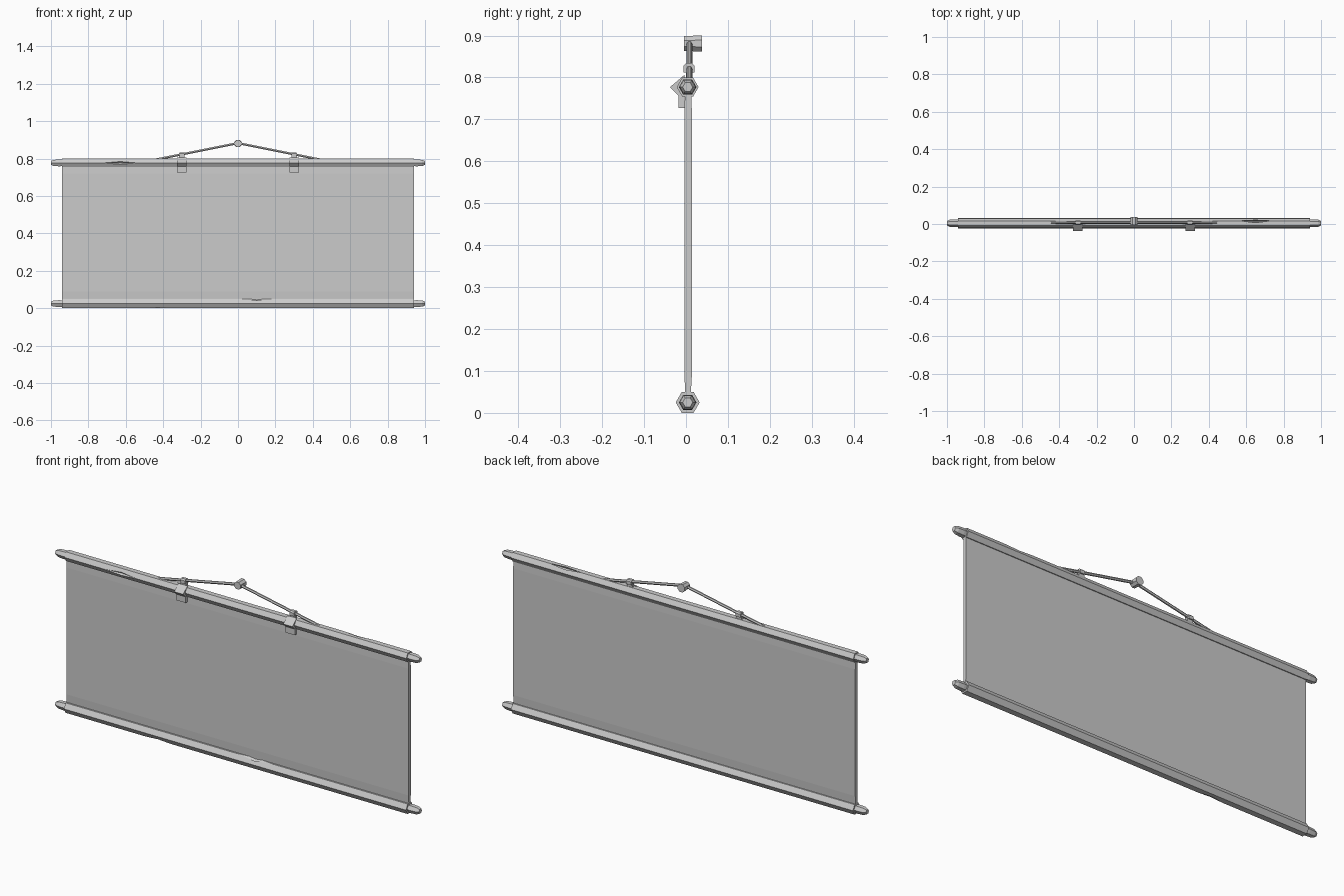
import bpy, bmesh, math
from mathutils import Vector

if "Cube" in bpy.data.objects:
    bpy.data.objects.remove(bpy.data.objects["Cube"])

grey = bpy.data.materials.new("plain grey")
grey.use_nodes = True
colour = (0.6, 0.6, 0.6, 1)
grey.diffuse_color = colour
grey.node_tree.nodes["Principled BSDF"].inputs["Base Color"].default_value = colour

MID_Y = 0.004


def finish(name, bm):
    bmesh.ops.recalc_face_normals(bm, faces=bm.faces)
    mesh = bpy.data.meshes.new(name)
    bm.to_mesh(mesh)
    bm.free()
    mesh.materials.append(grey)
    obj = bpy.data.objects.new(name, mesh)
    bpy.context.collection.objects.link(obj)
    return obj


def loft(name, rings):
    """Skin a list of equal-sized point rings and cap both ends."""
    bm = bmesh.new()
    rows = [[bm.verts.new(p) for p in ring] for ring in rings]
    n = len(rows[0])
    for a, b in zip(rows, rows[1:]):
        for i in range(n):
            j = (i + 1) % n
            bm.faces.new((a[i], a[j], b[j], b[i]))
    bm.faces.new(rows[0])
    bm.faces.new(rows[-1])
    return finish(name, bm)


def hex_ring(x, z, r):
    angles = [math.radians(60 * i) for i in range(6)]
    return [(x, MID_Y + r * math.cos(a), z + r * math.sin(a)) for a in angles]


def side_extrude(name, profile, x, width):
    """Extrude a (y, z) profile along x."""
    return loft(name, [[(x + s * width / 2, y, z) for y, z in profile] for s in (-1, 1)])


def chip(bar, x, y, z, half_length, size):
    """Cut a diamond-shaped nick out of a bar edge."""
    bm = bmesh.new()
    bmesh.ops.create_uvsphere(bm, u_segments=4, v_segments=2, radius=1)
    bmesh.ops.scale(bm, vec=(half_length, size, size), verts=bm.verts)
    bmesh.ops.translate(bm, vec=(x, y, z), verts=bm.verts)
    cutter = finish("nick_cutter", bm)
    cutter.hide_render = True
    mod = bar.modifiers.new("nick", "BOOLEAN")
    mod.operation, mod.solver, mod.object = "DIFFERENCE", "EXACT", cutter
    bpy.context.view_layer.objects.active = bar
    bpy.ops.object.modifier_apply(modifier=mod.name)
    bpy.data.objects.remove(cutter)


# Hexagonal bars with slimmer end knobs
bars = {}
for name, z, r in (("top", 0.777, 0.026), ("bottom", 0.025, 0.0285)):
    bars[name] = loft(name + "_bar", [hex_ring(x, z, r) for x in (-0.94, 0.94)])
    for side, s in (("left", 1), ("right", -1)):
        steps = ((0.93, 0.019), (0.955, 0.021), (0.985, 0.019), (1.0, 0.012))
        loft(f"{name}_{side}_knob", [hex_ring(s * x, z, k) for x, k in steps])

# Worn nicks along the bar edges
chip(bars["top"], -0.63, -0.022, 0.777, 0.09, 0.012)
chip(bars["top"], 0.65, 0.017, 0.7995, 0.08, 0.010)
chip(bars["bottom"], 0.10, -0.010, 0.0497, 0.10, 0.013)
chip(bars["bottom"], -0.43, -0.010, 0.0003, 0.07, 0.010)

# Hanging sheet, slightly thinner where it meets the bars
sheet = [(0.03, 0.006), (0.055, 0.007), (0.09, 0.009), (0.72, 0.009), (0.77, 0.007)]
profile = [(0.005 - t, z) for z, t in sheet] + [(0.005 + t, z) for z, t in reversed(sheet)]
side_extrude("sheet", profile, 0, 1.88)


# Cord halves, clips and knots, mirrored left and right
def cord(name, start, end, r):
    start, end = Vector(start), Vector(end)
    turn = (end - start).to_track_quat("Z", "Y")
    ring = [turn @ Vector((r * math.cos(a), r * math.sin(a), 0))
            for a in [math.tau * i / 6 for i in range(6)]]
    loft(name, [[p + v for v in ring] for p in (start, end)])


clip = [(-0.004, 0.806), (-0.038, 0.777), (-0.018, 0.757),
        (-0.018, 0.727), (-0.004, 0.727)]
knot = [(-0.006, 0.812), (0.02, 0.812), (0.02, 0.828), (0.014, 0.834),
        (0.0, 0.834), (-0.006, 0.828)]
for side, s in (("left", 1), ("right", -1)):
    cord(side + "_cord", (0, 0.008, 0.883), (s * 0.45, 0.008, 0.793), 0.007)
    side_extrude(side + "_clip", clip, s * 0.3, 0.05)
    side_extrude(side + "_knot", knot, s * 0.3, 0.026)
    side_extrude(side + "_knot_stem",
                 [(0.0, 0.79), (0.014, 0.79), (0.014, 0.815), (0.0, 0.815)], s * 0.3, 0.03)

# Peg that carries the cord
peg = [[(r * math.cos(a), y, 0.881 + r * math.sin(a))
        for a in [math.radians(45 * i + 22.5) for i in range(8)]]
       for y, r in ((-0.005, 0.019), (0.038, 0.021))]
loft("hanging_peg", peg)
